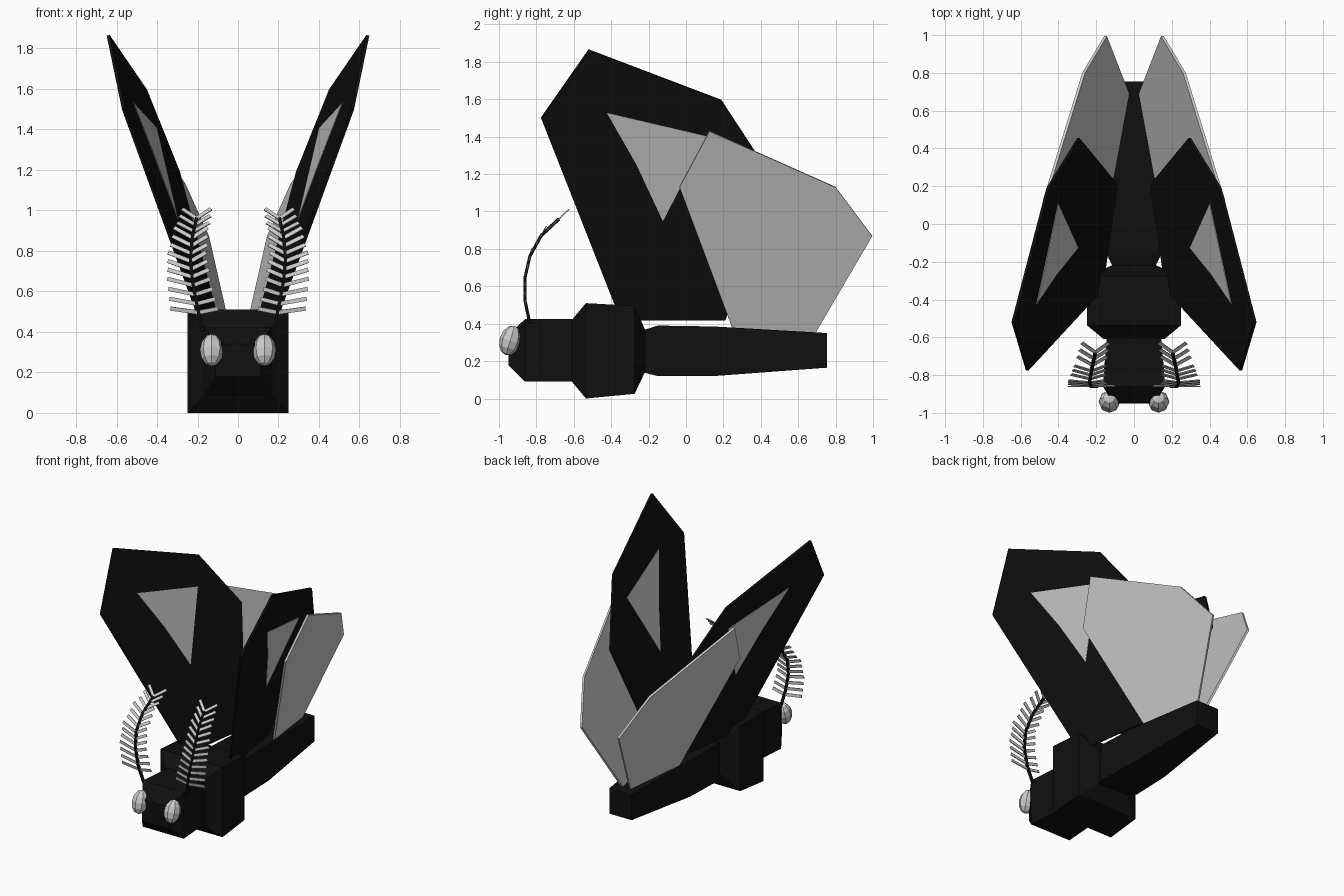
import bpy, bmesh
from mathutils import Vector, Matrix

if "Cube" in bpy.data.objects:
    bpy.data.objects.remove(bpy.data.objects["Cube"])

black = bpy.data.materials.new("black")
black.diffuse_color = (0.005, 0.005, 0.005, 1)
black.use_nodes = True
black.node_tree.nodes["Principled BSDF"].inputs["Base Color"].default_value = black.diffuse_color


def finish(bm, name, mat=None):
    bmesh.ops.recalc_face_normals(bm, faces=bm.faces)
    me = bpy.data.meshes.new(name)
    bm.to_mesh(me)
    bm.free()
    ob = bpy.data.objects.new(name, me)
    bpy.context.collection.objects.link(ob)
    if mat:
        me.materials.append(mat)
    return ob


def loft(name, stations):
    """Square-section body; each station is y, half width, low z, high z."""
    bm = bmesh.new()
    rings = [[bm.verts.new((sx * w, y, z)) for sx, z in ((-1, lo), (1, lo), (1, hi), (-1, hi))]
             for y, w, lo, hi in stations]
    for a, b in zip(rings, rings[1:]):
        for i in range(4):
            j = (i + 1) % 4
            bm.faces.new((a[i], a[j], b[j], b[i]))
    bm.faces.new(rings[0])
    bm.faces.new(rings[-1])
    return finish(bm, name, black)


def plate(name, outline, plane, thick, side, mat=None):
    """Flat panel: side outline (y, z) laid on the plane x = a + b*y + c*z."""
    a, b, c = plane
    n = Vector((1, -b, -c)).normalized() * thick / 2
    bm = bmesh.new()
    layers = []
    for s in (-1, 1):
        pts = [Vector((a + b * y + c * z, y, z)) + n * s for y, z in outline]
        layers.append([bm.verts.new((p.x * side, p.y, p.z)) for p in pts])
    lo, hi = layers
    bm.faces.new(lo)
    bm.faces.new(hi)
    for i in range(len(lo)):
        j = (i + 1) % len(lo)
        bm.faces.new((lo[i], lo[j], hi[j], hi[i]))
    return finish(bm, name, mat)


def bar(bm, p, q, up, w, t):
    """Box strip from p to q, width w across, thickness t along up."""
    d = q - p
    side = d.cross(up).normalized()
    up = side.cross(d).normalized()
    m = Matrix((d, side * w, up * t)).transposed().to_4x4()
    bmesh.ops.create_cube(bm, size=1, matrix=Matrix.Translation((p + q) / 2) @ m)


# Body
loft("head", [(-0.95, 0.11, 0.18, 0.34), (-0.86, 0.165, 0.09, 0.425), (-0.60, 0.145, 0.09, 0.425)])
loft("thorax", [(-0.61, 0.16, 0.09, 0.42), (-0.535, 0.25, 0.0, 0.51),
                (-0.275, 0.245, 0.025, 0.495), (-0.22, 0.12, 0.14, 0.37)])
loft("abdomen", [(-0.23, 0.11, 0.14, 0.365), (-0.15, 0.15, 0.12, 0.39),
                 (0.15, 0.14, 0.12, 0.385), (0.755, 0.09, 0.165, 0.35)])

# Outlines in side view
fore = [(-0.52, 1.865), (0.19, 1.595), (0.455, 1.19), (0.21, 0.42), (-0.35, 0.42), (-0.775, 1.5)]
patch = [(-0.425, 1.53), (0.11, 1.405), (-0.125, 0.95), (-0.265, 1.25)]
hind = [(0.125, 1.43), (0.80, 1.13), (0.995, 0.87), (0.69, 0.35), (0.25, 0.37), (-0.035, 1.13)]
fore_plane = (-0.007, -0.1435, 0.3077)
hind_plane = (0.032, -0.1654, 0.3247)
stem = [Vector(p) for p in ((0.175, -0.835, 0.40), (0.20, -0.86, 0.52), (0.225, -0.86, 0.65),
                            (0.235, -0.835, 0.76), (0.225, -0.775, 0.87), (0.205, -0.68, 0.96))]

for side, label in ((-1, "left"), (1, "right")):
    # Wings
    plate(label + "_forewing", fore, fore_plane, 0.015, side, black)
    plate(label + "_forewing_patch", patch, fore_plane, 0.021, side)
    plate(label + "_hindwing", hind, hind_plane, 0.015, side)

    # Eye
    bm = bmesh.new()
    bmesh.ops.create_uvsphere(
        bm, u_segments=8, v_segments=6, radius=1,
        matrix=Matrix.Translation((0.13 * side, -0.94, 0.31))
        @ Matrix.Rotation(-0.3, 4, 'X') @ Matrix.Diagonal((0.058, 0.057, 0.082, 1)))
    finish(bm, label + "_eye")

    # Feathered antenna: dark stem with paired barbs
    mirror = Matrix.Diagonal((side, 1, 1, 1))
    bm = bmesh.new()
    for p, q in zip(stem, stem[1:]):
        bar(bm, p, q, Vector((0, 1, 0)), 0.016, 0.016)
    bm.transform(mirror)
    finish(bm, label + "_antenna_stem", black)

    bm = bmesh.new()
    count = 13
    for k in range(count):
        f = k / (count - 1)
        u = 0.8 + f * 4.2
        i = min(int(u), 4)
        p = stem[i].lerp(stem[i + 1], u - i)
        tangent = (stem[i + 1] - stem[i]).normalized()
        for s in (-1, 1):
            reach = (0.135 if s > 0 else 0.10) * (1 - 0.4 * f)
            across = Vector((s, 0, 0)) * reach + tangent * (0.02 + 0.05 * f)
            normal = tangent.cross(Vector((1, 0, 0)))
            bar(bm, p, p + across, normal, 0.02, 0.006)
    bm.transform(mirror)
    finish(bm, label + "_antenna_barbs")
